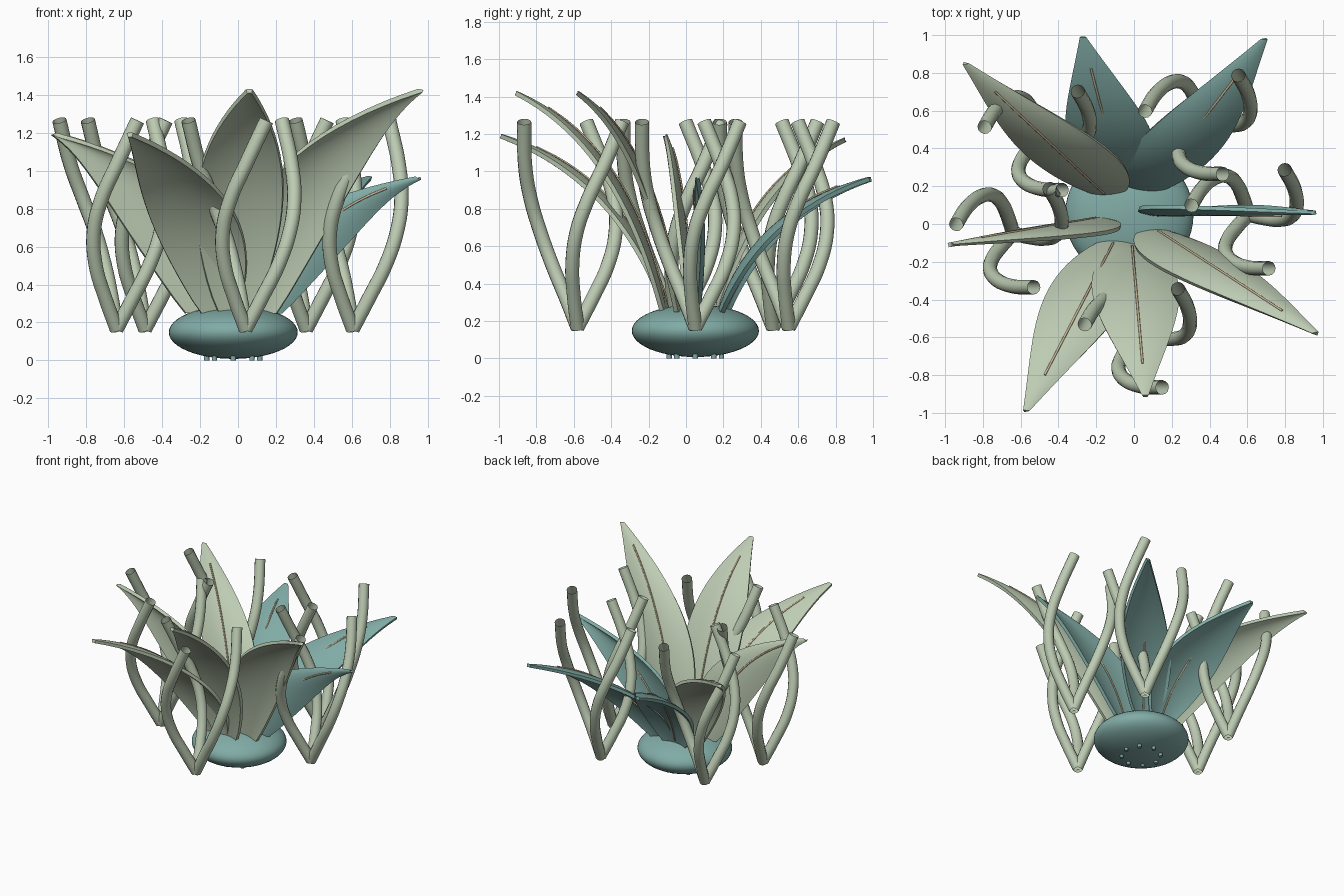
import bpy, bmesh, math
from mathutils import Vector, Matrix

if "Cube" in bpy.data.objects:
    bpy.data.objects.remove(bpy.data.objects["Cube"])


def material(name, rgb):
    m = bpy.data.materials.new(name)
    m.diffuse_color = (*rgb, 1)
    m.use_nodes = True
    m.node_tree.nodes["Principled BSDF"].inputs["Base Color"].default_value = m.diffuse_color
    return m


SAGE = material("sage green", (0.51, 0.60, 0.45))
TEAL = material("muted teal", (0.22, 0.41, 0.38))
TAN = material("tan", (0.58, 0.46, 0.29))
CENTRE = Vector((-0.025, 0.05, 0))


def finish(ob, mat, angle=40):
    """Bake modifiers and curves to mesh, colour and smooth."""
    bpy.ops.object.select_all(action='DESELECT')
    ob.select_set(True)
    bpy.context.view_layer.objects.active = ob
    bpy.ops.object.convert(target='MESH')
    ob = bpy.context.object
    ob.data.materials.clear()
    ob.data.materials.append(mat)
    bpy.ops.object.shade_smooth_by_angle(angle=math.radians(angle))
    return ob


def tube(name, points, radius, mat, caps=False):
    cu = bpy.data.curves.new(name, 'CURVE')
    cu.dimensions = '3D'
    cu.bevel_depth = radius
    cu.bevel_resolution = 4
    cu.resolution_u = 6
    cu.use_fill_caps = caps
    sp = cu.splines.new('BEZIER')
    sp.bezier_points.add(len(points) - 1)
    for bp, p in zip(sp.bezier_points, points):
        bp.co = p
        bp.handle_left_type = bp.handle_right_type = 'AUTO'
    ob = bpy.data.objects.new(name, cu)
    bpy.context.collection.objects.link(ob)
    return finish(ob, mat)


# Flattened round base
bpy.ops.mesh.primitive_uv_sphere_add(segments=48, ring_count=24, radius=1,
                                     location=CENTRE + Vector((0, 0, 0.148)))
base = bpy.context.object
base.name = "base"
base.scale = (0.34, 0.34, 0.14)
finish(base, TEAL)

# Ring of small nubs under the base
for i in range(8):
    a = math.tau * i / 8
    bpy.ops.mesh.primitive_cylinder_add(
        vertices=12, radius=0.014, depth=0.04,
        location=CENTRE + Vector((0.14 * math.cos(a), 0.14 * math.sin(a), 0.02)))
    nub = bpy.context.object
    nub.name = f"base_nub_{i + 1}"
    finish(nub, TEAL)


def leaf(index, tip, mat):
    tip = Vector(tip)
    out = tip - CENTRE
    height = out.z
    out.z = 0
    reach = out.length
    out.normalize()
    up = Vector((0, 0, 1))
    # Arching spine, rising first and then leaning outward
    p0 = CENTRE + out * 0.165 + up * 0.25
    p1 = (CENTRE + out * (0.165 + 0.22 * (reach - 0.165))
          + up * (0.25 + 0.77 * (height - 0.25)))

    def frame(t):
        pos = p0 * (1 - t) ** 2 + p1 * 2 * t * (1 - t) + tip * t * t
        tangent = (p1 - p0) * (1 - t) + (tip - p1) * t
        n = Vector((1, 0, 0)).cross(tangent).normalized()
        return pos, (-n if n.z < 0 else n)

    # Blade: broad across x, slightly arched across its width
    rows, cols = 20, 10
    bm = bmesh.new()
    grid = []
    for i in range(rows + 1):
        t = i / rows
        pos, n = frame(t)
        half = 0.09 * (1 - t) + 0.17 * math.sin(math.pi * t ** 0.85) + 0.014 * t
        row = []
        for j in range(cols + 1):
            u = 2 * j / cols - 1
            row.append(bm.verts.new(pos + Vector((u * half, 0, 0))
                                    - n * (0.16 * half * u * u)))
        grid.append(row)
    for i in range(rows):
        for j in range(cols):
            bm.faces.new((grid[i][j], grid[i][j + 1],
                          grid[i + 1][j + 1], grid[i + 1][j]))
    bmesh.ops.recalc_face_normals(bm, faces=bm.faces)
    me = bpy.data.meshes.new(f"leaf_{index}")
    bm.to_mesh(me)
    bm.free()
    ob = bpy.data.objects.new(f"leaf_{index}", me)
    bpy.context.collection.objects.link(ob)
    mod = ob.modifiers.new("thickness", 'SOLIDIFY')
    mod.thickness = 0.024
    mod.offset = 0
    finish(ob, mat)

    # Midrib: on top, or crossing from underside to top on the teal leaves
    points = []
    for i in range(9):
        t = 0.04 + 0.82 * i / 8
        pos, n = frame(t)
        side = 0.013 if mat is SAGE else 0.015 * max(-1, min(1, 6 * (t - 0.55)))
        points.append(pos + n * side)
    tube(f"leaf_rib_{index}", points, 0.006, TAN, True)


# Eight leaves around the base
LEAVES = [((-0.27, 0.99, 0.96), TEAL), ((0.69, 0.98, 0.96), TEAL),
          ((0.95, 0.06, 0.96), TEAL), ((-0.89, 0.85, 1.17), SAGE),
          ((-0.97, -0.11, 1.19), SAGE), ((-0.57, -0.99, 1.19), SAGE),
          ((0.06, -0.91, 1.42), SAGE), ((0.96, -0.58, 1.42), SAGE)]
for k, (tip, mat) in enumerate(LEAVES, 1):
    leaf(k, tip, mat)

# Five clusters of three open, spiralling tendrils
PATH = [(0, 0, 0.165), (-0.06, -0.065, 0.33), (-0.11, -0.135, 0.5),
        (-0.12, -0.2, 0.68), (-0.08, -0.25, 0.85), (0, -0.28, 1.03),
        (0.11, -0.285, 1.265)]
CLUSTERS = [(0.04, -0.58), (0.605, 0.05), (0.36, 0.55), (-0.49, 0.465), (-0.64, -0.05)]
for c, (x, y) in enumerate(CLUSTERS, 1):
    for s in range(3):
        m = Matrix.Translation((x, y, 0)) @ Matrix.Rotation(math.tau * s / 3, 4, 'Z')
        tube(f"tendril_{c}_{s + 1}", [m @ Vector(p) for p in PATH], 0.038, SAGE)
